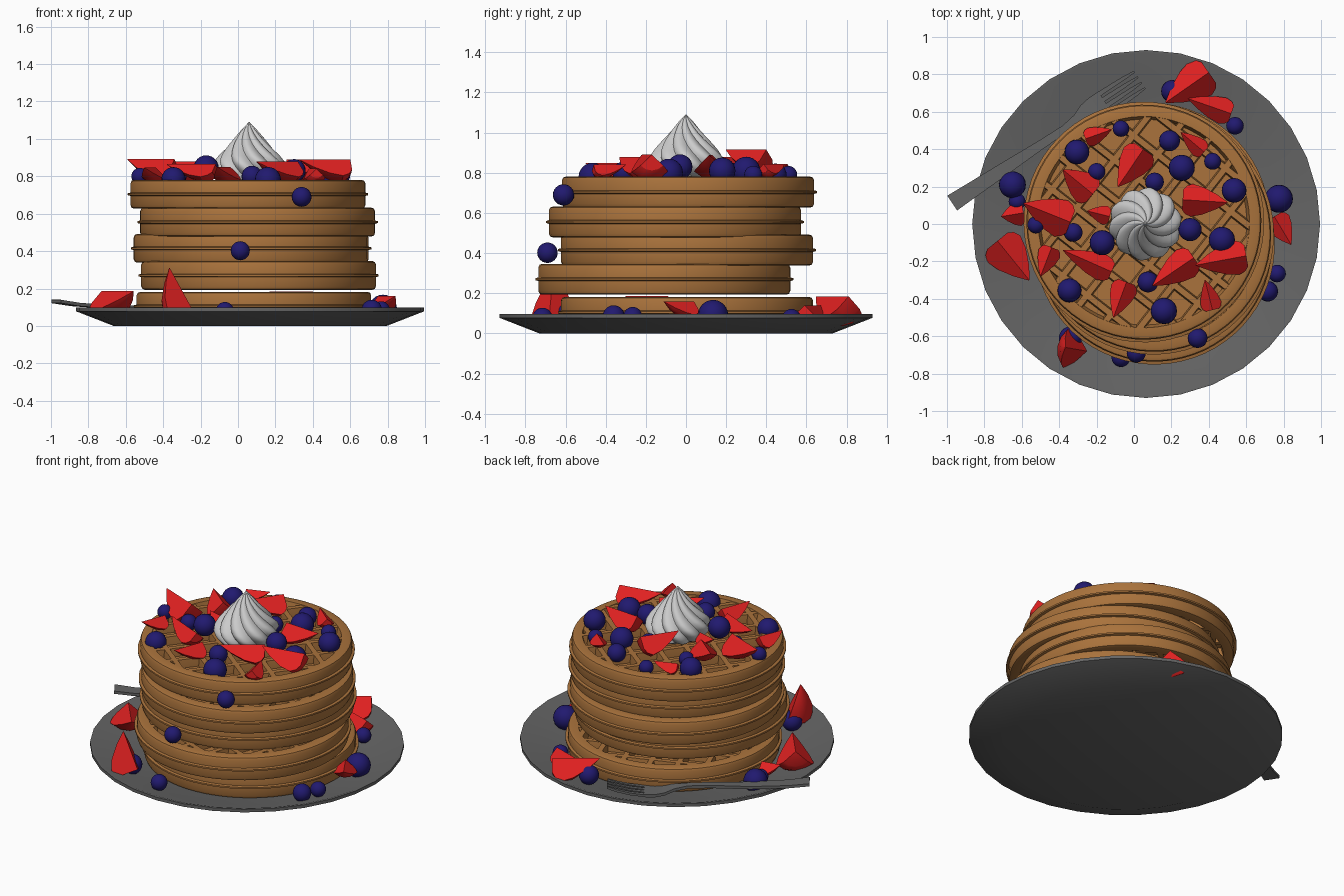
import bpy, bmesh, math
from mathutils import Vector, Matrix

if "Cube" in bpy.data.objects:
    bpy.data.objects.remove(bpy.data.objects["Cube"])


def material(name, rgb):
    m = bpy.data.materials.new(name)
    m.diffuse_color = (*rgb, 1)
    m.use_nodes = True
    m.node_tree.nodes["Principled BSDF"].inputs["Base Color"].default_value = m.diffuse_color
    return m


WAFFLE = material("waffle", (0.40, 0.17, 0.045))
RED = material("strawberry", (0.75, 0.015, 0.015))
BLUE = material("blueberry", (0.015, 0.01, 0.16))
DARK = material("dark_grey", (0.13, 0.13, 0.13))
CREAM = material("cream", (0.75, 0.75, 0.75))


def loft(bm, rings):
    """Skin a list of equal-length point rings and cap both ends."""
    rows = [[bm.verts.new(p) for p in ring] for ring in rings]
    n = len(rows[0])
    new = []
    for a, b in zip(rows, rows[1:]):
        for i in range(n):
            j = (i + 1) % n
            new.append(bm.faces.new((a[i], a[j], b[j], b[i])))
    new.append(bm.faces.new(rows[0][::-1]))
    new.append(bm.faces.new(rows[-1]))
    bmesh.ops.remove_doubles(bm, verts=[v for r in rows for v in r], dist=1e-5)


def circle(r, z, n):
    return [(r * math.cos(2 * math.pi * i / n), r * math.sin(2 * math.pi * i / n), z)
            for i in range(n)]


def mesh_from(bm, name, mat):
    bmesh.ops.dissolve_degenerate(bm, edges=bm.edges, dist=1e-6)
    bmesh.ops.recalc_face_normals(bm, faces=bm.faces)
    me = bpy.data.meshes.new(name)
    bm.to_mesh(me)
    bm.free()
    me.materials.append(mat)
    return me


def place(name, me, loc=(0, 0, 0), rot=0.0, scale=1.0, angle=30):
    ob = bpy.data.objects.new(name, me)
    bpy.context.collection.objects.link(ob)
    ob.location, ob.rotation_euler.z, ob.scale = loc, rot, (scale,) * 3
    if angle:
        bpy.ops.object.select_all(action='DESELECT')
        ob.select_set(True)
        bpy.context.view_layer.objects.active = ob
        bpy.ops.object.shade_smooth_by_angle(angle=math.radians(angle))
    return ob


# Plate
bm = bmesh.new()
loft(bm, [circle(r, z, 32) for r, z in
          [(0.73, 0), (0.93, 0.078), (0.93, 0.098), (0.915, 0.098), (0.72, 0.028)]])
place("plate", mesh_from(bm, "plate", DARK), (0.065, 0, 0))

# Waffle: rim with a thin seam flange, thin web, crossing tapered bars on both sides
bm = bmesh.new()
half = [(0.55, 0.022), (0.565, 0.077), (0.608, 0.077), (0.622, 0.072),
        (0.628, 0.058), (0.628, 0.009), (0.643, 0.005)]
prof = half + [(r, -z) for r, z in half[::-1]]
loft(bm, [circle(r, z, 64) for r, z in prof])
section = [(-0.026, 0), (-0.016, 0.074), (0.016, 0.074),
           (0.026, 0), (0.016, -0.074), (-0.016, -0.074)]
for turn in (0, math.pi / 2):
    for k in range(-3, 4):
        off = k * 0.165
        L = math.sqrt(0.60 ** 2 - off ** 2)
        R = Matrix.Rotation(turn, 3, 'Z')
        loft(bm, [[R @ Vector((x, off + y, z)) for y, z in section] for x in (-L, L)])
waffle = mesh_from(bm, "waffle", WAFFLE)
stack = [(0.085, 0.005, 0.105, 20), (0.11, -0.108, 0.27, 70), (0.07, 0.005, 0.415, 35),
         (0.105, -0.055, 0.555, 10), (0.053, 0.01, 0.704, 52)]
for i, (x, y, z, a) in enumerate(stack):
    place(f"waffle_{i + 1}", waffle, (x, y, z), math.radians(a))

# Whipped cream: twisted, lobed peak
bm = bmesh.new()
shape = [(0.11, 0.76), (0.165, 0.785), (0.19, 0.82), (0.197, 0.85), (0.188, 0.88), (0.165, 0.91),
         (0.137, 0.94), (0.11, 0.97), (0.083, 1.0), (0.058, 1.03), (0.036, 1.055), (0.017, 1.075),
         (0.002, 1.09)]
rings = []
for r, z in shape:
    tw = (z - 0.76) * 5
    ring = []
    for i in range(80):
        t = 2 * math.pi * i / 80
        f = r * (0.84 + 0.16 * abs(math.cos(5 * t)))
        ring.append((f * math.cos(t - tw), f * math.sin(t - tw), z))
    rings.append(ring)
loft(bm, rings)
place("whipped_cream", mesh_from(bm, "whipped_cream", CREAM), (0.06, 0, 0), angle=40)

# Blueberries: x, y, z, radius
bm = bmesh.new()
bmesh.ops.create_uvsphere(bm, u_segments=20, v_segments=12, radius=1)
berry = mesh_from(bm, "blueberry", BLUE)
top_berries = [
    (-0.305, 0.385, .80, .066), (-0.07, 0.51, .79, .044), (-0.2, 0.28, .79, .046),
    (0.19, 0.445, .79, .056), (0.255, 0.3, .81, .07), (0.42, 0.335, .79, .045),
    (0.535, 0.18, .81, .066), (0.11, 0.225, .80, .05), (0.3, -0.03, .83, .062),
    (0.47, -0.085, .80, .07), (-0.17, -0.1, .845, .067), (-0.325, -0.045, .80, .05),
    (-0.525, -0.005, .80, .045), (-0.345, -0.355, .785, .064), (0.075, -0.31, .80, .056),
    (0.16, -0.465, .78, .07)]
low_berries = [
    (0.34, -0.61, .69, .053), (0.012, -0.69, .402, .051), (-0.07, -0.715, .078, .05),
    (-0.65, 0.21, .09, .072), (-0.625, 0.12, .075, .045), (0.205, 0.71, .09, .06),
    (0.54, 0.525, .075, .047), (0.775, 0.135, .092, .075), (0.765, -0.265, .085, .047),
    (0.715, -0.36, .085, .055), (-0.34, -0.61, .085, .062)]
for label, berries in (("top", top_berries), ("plate", low_berries)):
    for i, (x, y, z, r) in enumerate(berries):
        place(f"{label}_blueberry_{i + 1}", berry, (x, y, z), scale=r, angle=60)


# Strawberry wedges: the cut faces meet along a ridge, rounded skin underneath
def wedge(name, base, tip, width):
    base, tip = Vector(base), Vector(tip)
    d = tip - base
    side = d.cross(Vector((0, 0, 1))).normalized()
    up = side.cross(d).normalized()
    R = width / 1.42
    rings = []
    for t, s in ((0, 0.62), (0.07, 0.86), (0.2, 1), (0.45, 0.84), (0.75, 0.46), (1, 0.03)):
        c = base + d * t
        arc = [math.radians(a) for a in (-47, -24, 0, 24, 47)]
        rings.append([c] + [c + R * s * (side * math.sin(a) - up * math.cos(a)) for a in arc])
    bm = bmesh.new()
    loft(bm, rings)
    place(name, mesh_from(bm, name, RED), angle=32)


# base x, y, tip x, y, width, resting height
flat = [
    (.05, .40, -.085, .2, .18, .80), (.375, .385, .25, .49, .10, .78), (-.26, .455, -.12, .505, .10, .78),
    (-.22, .16, -.38, .29, .17, .77), (-.34, .01, -.59, .11, .20, .765), (-.13, .04, -.25, .07, .10, .79),
    (-.44, -.125, -.5, -.28, .12, .77), (.26, .13, .5, .115, .17, .78), (-.12, -.255, -.38, -.14, .14, .775),
    (-.04, -.31, -.11, -.5, .14, .76), (.32, -.18, .1, -.33, .17, .77), (.60, -.17, .33, -.22, .18, .775),
    (.42, -.46, .38, -.3, .11, .77), (-.59, .06, -.71, .04, .13, .06), (-.73, -.09, -.56, -.30, .22, .045),
    (.40, .81, .17, .65, .21, .05), (.52, .59, .29, .67, .14, .05), (.75, .04, .84, -.11, .14, .07)]
for i, (bx, by, tx, ty, w, z) in enumerate(flat):
    h = z + w * 0.64
    wedge(f"strawberry_wedge_{i + 1}", (bx, by, h), (tx, ty, h), w)
wedge("leaning_strawberry_wedge", (-.25, -.68, .10), (-.365, -.66, .31), .21)

# Fork: s along its length, lateral offset, height, width
bm = bmesh.new()


def strip(pts, th=0.018):
    loft(bm, [[(s, o - w / 2, z), (s, o + w / 2, z), (s, o + w / 2, z + th), (s, o - w / 2, z + th)]
              for s, o, z, w in pts])


strip([(0, 0, .122, .095), (.12, 0, .106, .085), (.35, 0, .092, .068), (.58, 0, .092, .048),
       (.72, 0, .086, .044), (.80, 0, .072, .07), (.86, 0, .055, .12), (.92, 0, .047, .138),
       (.98, 0, .048, .138)])
for k in (-1.5, -0.5, 0.5, 1.5):
    strip([(.97, k * .037, .048, .026), (1.06, k * .037, .058, .023),
           (1.14, k * .036, .076, .019), (1.20, k * .035, .095, .010)], .015)
place("fork", mesh_from(bm, "fork", DARK), (-0.972, 0.112, 0), math.radians(33.3))
